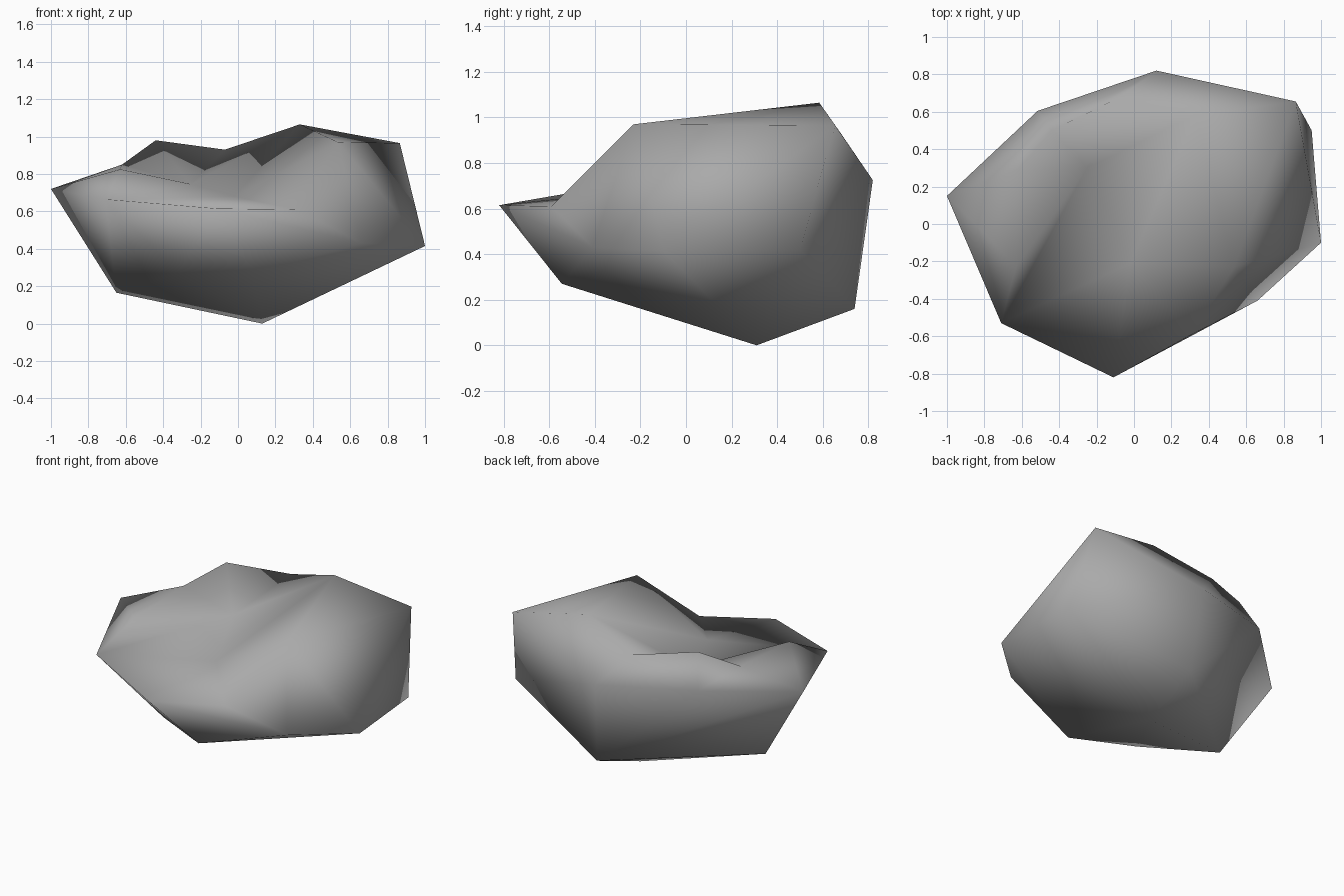
import bpy
import bmesh

cube = bpy.data.objects.get("Cube")
if cube:
    bpy.data.objects.remove(cube, do_unlink=True)

# Corner points of the boulder
corners = {
    # underside
    "base": (.13, .31, 0), "low_right": (-.65, .06, .165),
    "low_front": (-.32, -.355, .27), "chin": (.08, -.545, .27),
    "low_back": (.16, .74, .16),
    # widest girdle
    "right_tip": (-1, .15, .72), "front_right": (-.71, -.53, .665),
    "front_tip": (-.11, -.82, .615), "front_lip": (.31, -.59, .61),
    "front_left": (.66, -.41, .43), "left_tip": (1, -.1, .415),
    "back_left": (.95, .5, .42), "back_tip": (.12, .82, .725),
    "back_right": (-.515, .605, .77),
    # upper rim
    "left_peak": (.865, .655, .965), "summit": (.33, .585, 1.065),
    "saddle": (-.07, .68, .93), "right_peak": (-.44, .5, .98),
    "right_rim": (-.62, .29, .85), "front_peak": (.535, -.23, .97),
    # knob and hollow in the top
    "right_knob": (-.63, -.225, .825),
    "hollow_back": (-.25, .3, .745), "hollow_front": (-.02, -.21, .68),
}

# Each fan joins a corner to the chain of corners around it; a chain that
# returns to its first corner closes the fan
fans = [
    ("base", "low_right low_front chin left_tip back_left low_back low_right"),
    ("hollow_front", "front_right front_tip front_lip front_peak summit "
                     "hollow_back front_right"),
    ("hollow_back", "summit saddle right_peak right_rim right_knob front_right"),
    ("right_tip", "low_right low_back back_right right_rim right_knob "
                  "front_right low_right"),
    ("back_tip", "left_peak summit saddle right_peak back_right low_back "
                 "back_left left_peak"),
    ("right_rim", "back_right right_peak"),
    ("front_right", "low_right low_front front_tip"),
    ("chin", "low_front front_tip front_left left_tip"),
    ("front_lip", "front_tip front_left front_peak"),
    ("front_peak", "front_left left_tip left_peak summit"),
    ("left_tip", "left_peak back_left"),
]

bm = bmesh.new()
verts = {name: bm.verts.new(co) for name, co in corners.items()}
for centre, chain in fans:
    names = chain.split()
    for a, b in zip(names, names[1:]):
        bm.faces.new((verts[centre], verts[a], verts[b]))
bmesh.ops.recalc_face_normals(bm, faces=bm.faces[:])
for face in bm.faces:
    face.smooth = True

mesh = bpy.data.meshes.new("rock")
bm.to_mesh(mesh)
bm.free()

# Plain grey stone
stone = bpy.data.materials.new("grey_stone")
stone.use_nodes = True
colour = (.4, .4, .4, 1)
stone.diffuse_color = colour
shader = next(n for n in stone.node_tree.nodes if n.type == "BSDF_PRINCIPLED")
shader.inputs["Base Color"].default_value = colour
shader.inputs["Roughness"].default_value = .9
mesh.materials.append(stone)

rock = bpy.data.objects.new("rock", mesh)
bpy.context.collection.objects.link(rock)
